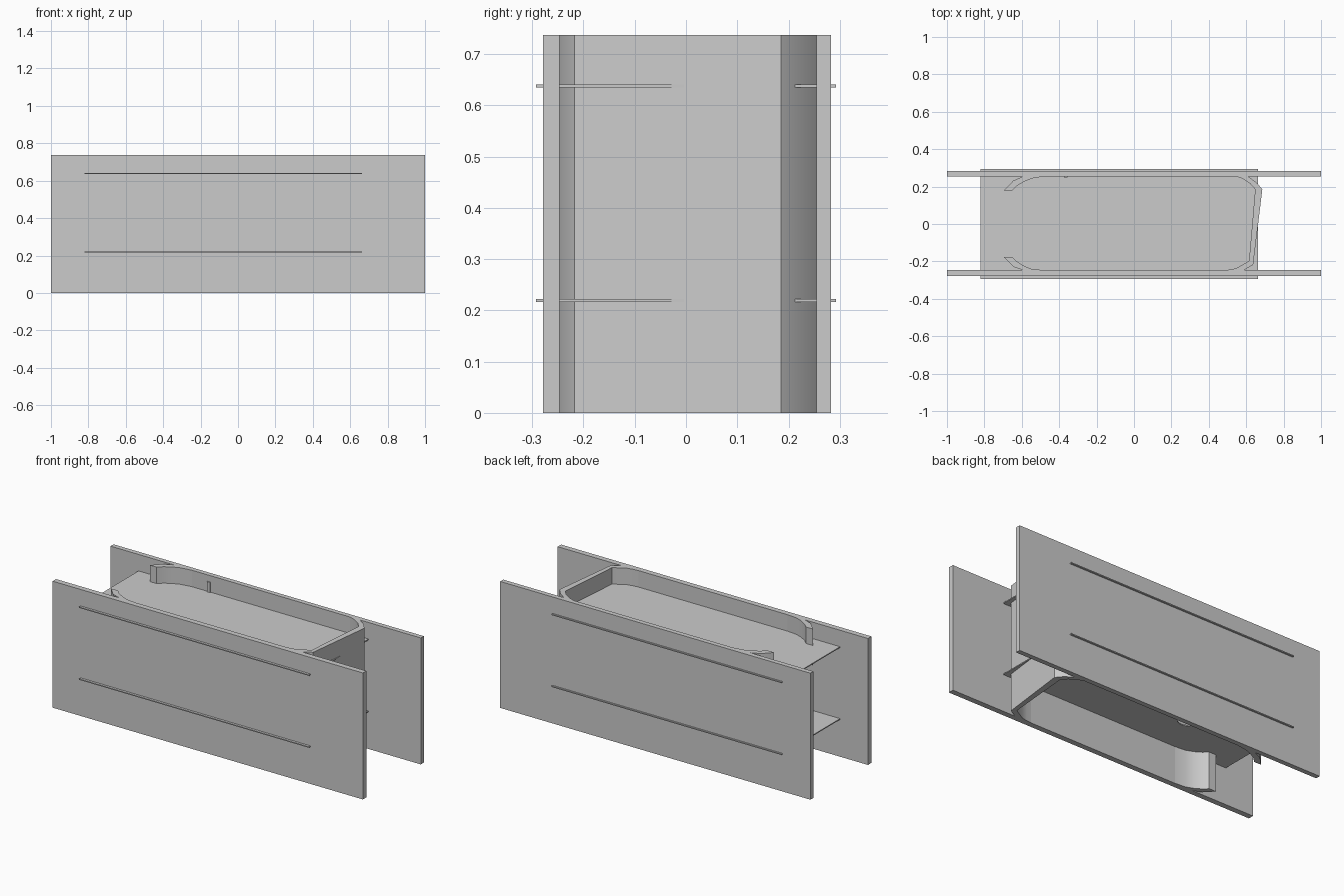
import bpy, bmesh, math

if "Cube" in bpy.data.objects:
    bpy.data.objects.remove(bpy.data.objects["Cube"])

H = 0.737


def prism(name, outline, z0, z1, smooth=False):
    """Extrude a flat XY outline from z0 to z1."""
    bm = bmesh.new()
    face = bm.faces.new([bm.verts.new((x, y, z0)) for x, y in outline])
    ext = bmesh.ops.extrude_face_region(bm, geom=[face])
    verts = [g for g in ext["geom"] if isinstance(g, bmesh.types.BMVert)]
    bmesh.ops.translate(bm, verts=verts, vec=(0, 0, z1 - z0))
    bmesh.ops.recalc_face_normals(bm, faces=bm.faces)
    me = bpy.data.meshes.new(name)
    bm.to_mesh(me)
    bm.free()
    ob = bpy.data.objects.new(name, me)
    bpy.context.collection.objects.link(ob)
    if smooth:
        bpy.ops.object.select_all(action='DESELECT')
        ob.select_set(True)
        bpy.context.view_layer.objects.active = ob
        bpy.ops.object.shade_smooth_by_angle(angle=math.radians(32))
    return ob


def box(name, x0, x1, y0, y1, z0, z1):
    return prism(name, [(x0, y0), (x1, y0), (x1, y1), (x0, y1)], z0, z1)


# Long side walls
box("front_wall", -1, 1, -0.279, -0.247, 0, H)
box("back_wall", -1, 1, 0.255, 0.283, 0, H)

# Thin floor plates passing through both walls
lower = box("lower_floor", -0.82, 0.663, -0.293, 0.293, 0.216, 0.222)
box("upper_floor", -0.82, 0.663, -0.293, 0.293, 0.635, 0.641)

# Round opening in the lower floor
hole = prism("hole_cutter", [(-0.36 + 0.055 * math.cos(a * math.pi / 12),
                              0.055 * math.sin(a * math.pi / 12))
                             for a in range(24)], 0.2, 0.24)
hole.hide_render = True
hole.hide_viewport = True
cut = lower.modifiers.new("hole", 'BOOLEAN')
cut.operation = 'DIFFERENCE'
cut.object = hole

# Slanted end wall with curved corner fillets
prism("end_wall", [
    (0.54, 0.256), (0.58, 0.243), (0.62, 0.217), (0.648, 0.185),
    (0.615, -0.198), (0.545, -0.237), (0.51, -0.244), (0.47, -0.248),
    (0.585, -0.248), (0.637, -0.218), (0.686, 0.185), (0.655, 0.222),
    (0.608, 0.256)], 0, H, True)

# Open-end corner guides, with a window gap at mid height
guide = [(-0.695, 0.18), (-0.65, 0.18), (-0.625, 0.204), (-0.588, 0.227),
         (-0.545, 0.244), (-0.47, 0.256), (-0.59, 0.256), (-0.645, 0.232)]
for side, s in (("back", 1), ("front", -1)):
    outline = [(x, y if s > 0 else -y + (0.008 if y > 0.25 else 0.003))
               for x, y in guide]
    for level, z0, z1 in (("lower", 0, 0.335), ("upper", 0.525, H)):
        prism(f"{side}_{level}_corner_guide", outline, z0, z1, True)

# Small rib on the inner back wall
box("wall_rib", -0.375, -0.355, 0.248, 0.256, 0.222, 0.7)
